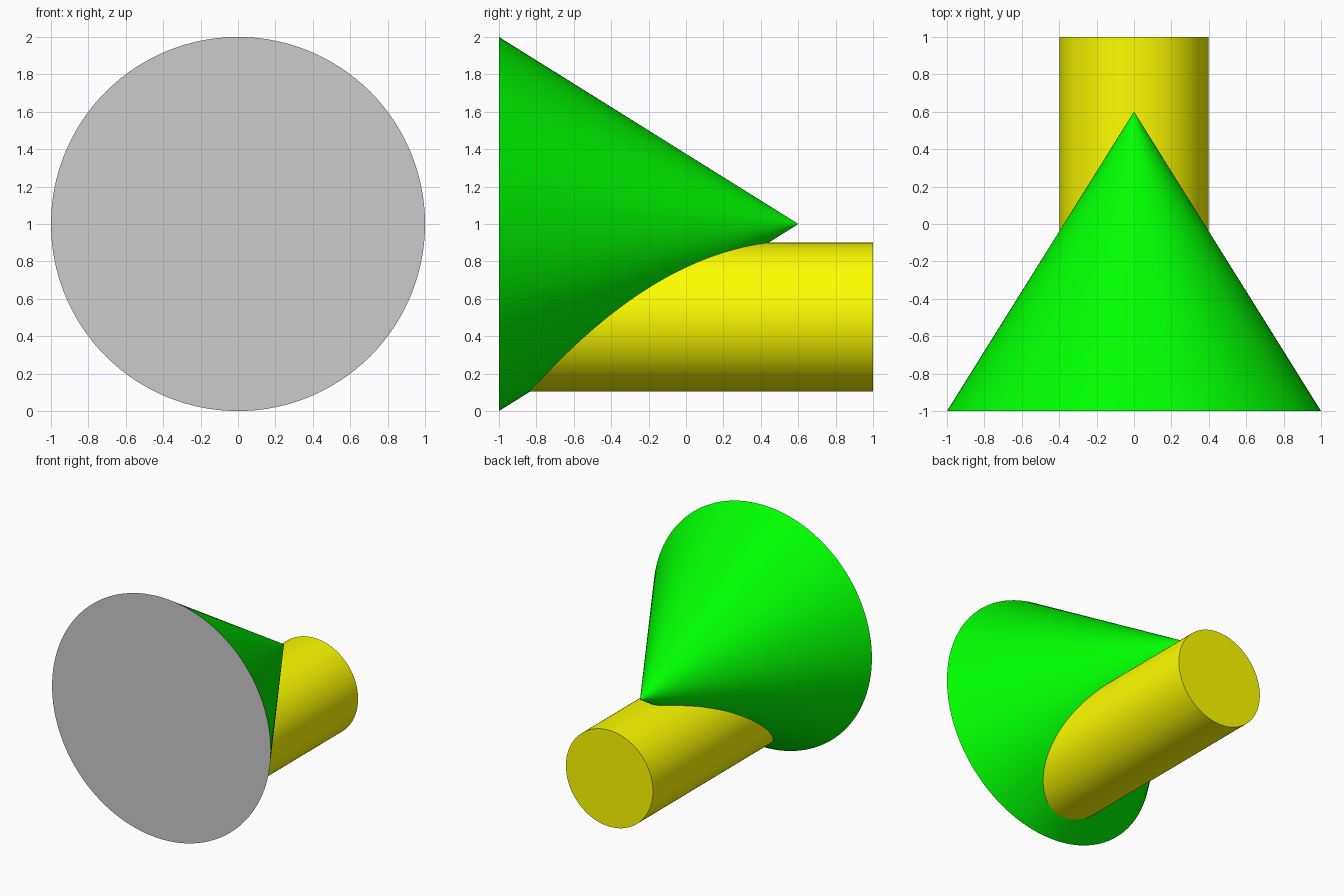
import bpy
from math import radians

if "Cube" in bpy.data.objects:
    bpy.data.objects.remove(bpy.data.objects["Cube"])

SIDES = 128


def finish(name, color=None):
    obj = bpy.context.object
    obj.name = name
    if color:
        mat = bpy.data.materials.new(name + "_colour")
        mat.diffuse_color = (*color, 1)
        mat.use_nodes = True
        mat.node_tree.nodes["Principled BSDF"].inputs["Base Color"].default_value = mat.diffuse_color
        obj.data.materials.append(mat)
        bpy.ops.object.shade_smooth_by_angle(angle=radians(30))
    return obj


# Green cone lying along y, tip towards the back (tiny tip keeps shading clean)
bpy.ops.mesh.primitive_cone_add(
    vertices=SIDES, radius1=1.0, radius2=0.0005, depth=1.6, end_fill_type='NOTHING',
    location=(0, -0.2, 1), rotation=(radians(-90), 0, 0))
finish("cone", (0.0, 1.0, 0.0))

# Grey flat base closing the cone at the front
bpy.ops.mesh.primitive_circle_add(
    vertices=SIDES, radius=1.0, fill_type='NGON',
    location=(0, -1, 1), rotation=(radians(90), 0, 0))
finish("cone_base")

# Yellow cylinder running into the lower half of the cone
y_start, y_end = -0.92, 1.0
bpy.ops.mesh.primitive_cylinder_add(
    vertices=SIDES, radius=0.398, depth=y_end - y_start,
    location=(0, (y_start + y_end) / 2, 0.502), rotation=(radians(-90), 0, 0))
finish("cylinder", (1.0, 1.0, 0.0))
